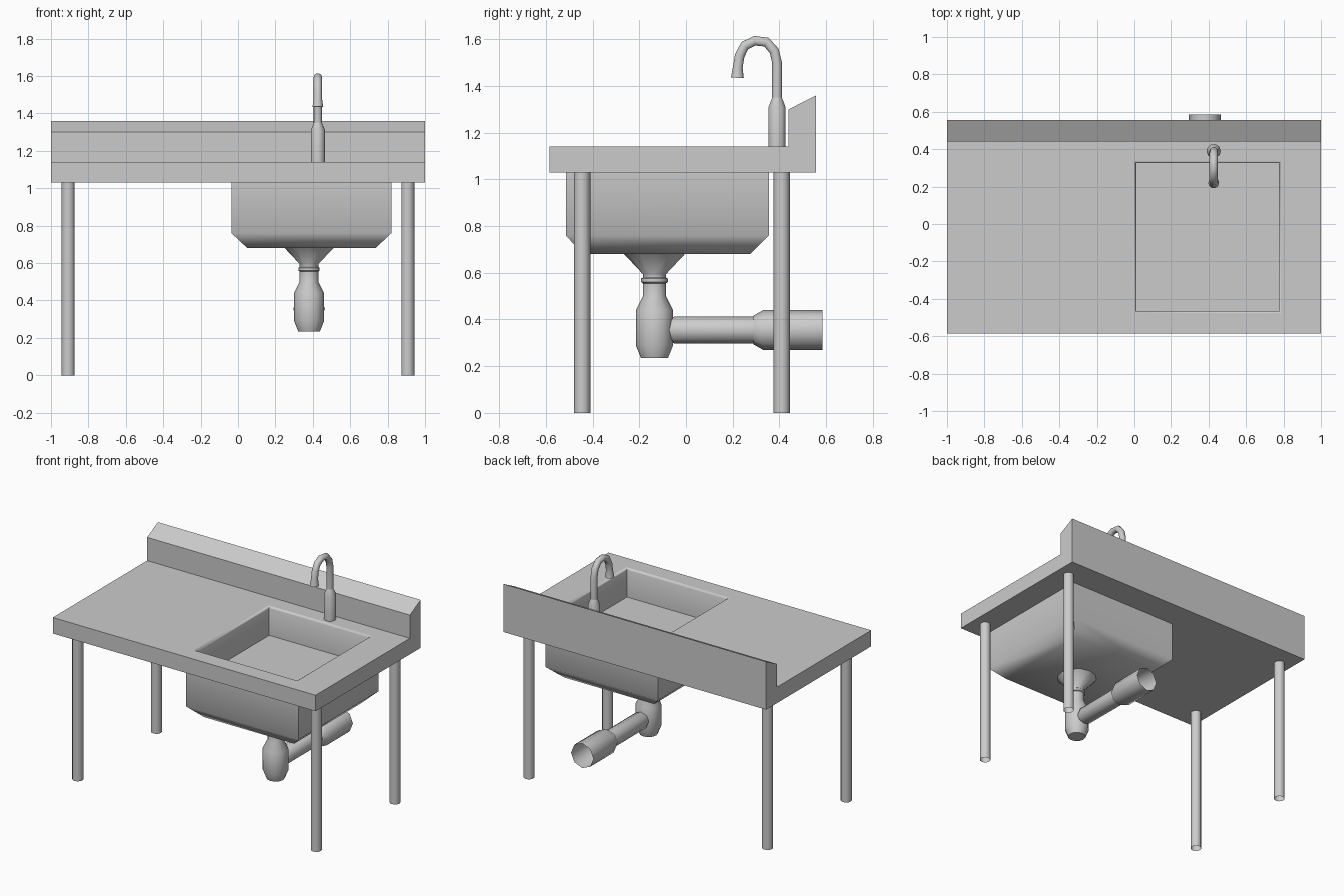
import bpy, bmesh, math
from mathutils import Vector

if "Cube" in bpy.data.objects:
    bpy.data.objects.remove(bpy.data.objects["Cube"])


def finish(name, bm, angle=50):
    bmesh.ops.recalc_face_normals(bm, faces=bm.faces[:])
    me = bpy.data.meshes.new(name)
    bm.to_mesh(me)
    bm.free()
    ob = bpy.data.objects.new(name, me)
    bpy.context.collection.objects.link(ob)
    bpy.ops.object.select_all(action='DESELECT')
    ob.select_set(True)
    bpy.context.view_layer.objects.active = ob
    bpy.ops.object.shade_smooth_by_angle(angle=math.radians(angle))
    return ob


def loft(name, rings, cap_start=False, cap_end=False, flip=False):
    """Skin a list of equal-length point rings."""
    bm = bmesh.new()
    vs = [[bm.verts.new(p) for p in r] for r in rings]
    n = len(vs[0])
    for a, b in zip(vs, vs[1:]):
        for i in range(n):
            j = (i + 1) % n
            bm.faces.new((a[i], a[j], b[j], b[i]))
    if cap_start:
        bm.faces.new(vs[0])
    if cap_end:
        bm.faces.new(vs[-1])
    ob = finish(name, bm)
    if flip:
        ob.data.flip_normals()
    return ob


def tube(name, x, path, sides, cap_start=False, cap_end=False):
    """Sweep a circle along (y, z, radius) points in the plane at x."""
    rings = []
    pts = [Vector((x, y, z)) for y, z, r in path]
    for i, p in enumerate(pts):
        t = (pts[min(i + 1, len(pts) - 1)] - pts[max(i - 1, 0)]).normalized()
        u = Vector((1, 0, 0))
        v = t.cross(u)
        r = path[i][2]
        rings.append([p + r * (math.cos(a) * u + math.sin(a) * v)
                      for a in (2 * math.pi * k / sides for k in range(sides))])
    return loft(name, rings, cap_start, cap_end)


def rect(x0, x1, y0, y1, z, inset=0):
    x0, x1, y0, y1 = x0 + inset, x1 - inset, y0 + inset, y1 - inset
    return [(x0, y0, z), (x1, y0, z), (x1, y1, z), (x0, y1, z)]


# Countertop with sloped backsplash, opened up for the basin
hole = (0.0, 0.785, -0.475, 0.335)
profile = [(-0.585, 1.03), (0.557, 1.03), (0.557, 1.36), (0.44, 1.30),
           (0.44, 1.14), (-0.585, 1.14)]
bm = bmesh.new()
face = bm.faces.new([bm.verts.new((-1, y, z)) for y, z in profile])
ext = bmesh.ops.extrude_face_region(bm, geom=[face], use_keep_orig=True)
bmesh.ops.translate(bm, vec=(2, 0, 0),
                    verts=[g for g in ext['geom'] if isinstance(g, bmesh.types.BMVert)])
for axis, pos in ((0, hole[0]), (0, hole[1]), (1, hole[2]), (1, hole[3])):
    co, no = Vector(), Vector()
    co[axis], no[axis] = pos, 1
    bmesh.ops.bisect_plane(bm, geom=bm.verts[:] + bm.edges[:] + bm.faces[:],
                           plane_co=co, plane_no=no)
inside = []
for f in bm.faces:
    c = f.calc_center_median()
    if hole[0] < c.x < hole[1] and hole[2] < c.y < hole[3] and abs(f.normal.z) > 0.9:
        inside.append(f)
bmesh.ops.delete(bm, geom=inside, context='FACES')
finish("countertop", bm, 20)

# Basin interior with a soft rim
loft("basin_interior", [rect(*hole, 1.14), rect(*hole, 1.137, 0.005),
                        rect(*hole, 1.125, 0.01), rect(*hole, 0.94, 0.01)],
     cap_end=True).data.update()
inner = bpy.data.objects["basin_interior"]
if max(inner.data.polygons, key=lambda p: p.area if abs(p.normal.z) > 0.9 else 0).normal.z < 0:
    inner.data.flip_normals()

# Basin outer shell with chamfered bottom
outer = (-0.035, 0.82, -0.515, 0.355)
loft("basin_shell", [rect(*outer, 1.03), rect(*outer, 0.76),
                     rect(0.05, 0.735, -0.44, 0.275, 0.68)], cap_end=True)

# Legs
for sx, side in ((-1, "left"), (1, "right")):
    for y, end in ((-0.445, "front"), (0.41, "back")):
        tube(f"{end}_{side}_leg", sx * 0.908, [(y, 1.03, 0.035), (y, 0, 0.035)], 12)

# Drain funnel and bottle trap
trap = [(0.68, 0.13), (0.595, 0.05), (0.58, 0.05), (0.575, 0.057), (0.56, 0.057),
        (0.555, 0.05), (0.50, 0.05), (0.44, 0.08), (0.29, 0.08), (0.235, 0.058)]
tube("drain_trap", 0.38, [(-0.135, z, r) for z, r in trap], 12, cap_end=True)

# Waste pipe with wide open collar
tube("waste_pipe", 0.38, [(-0.075, 0.355, 0.045), (-0.05, 0.355, 0.058), (0.29, 0.355, 0.058),
                          (0.29, 0.355, 0.062), (0.33, 0.355, 0.085), (0.585, 0.355, 0.085)], 8)

# Tap: thick base, then gooseneck spout
tube("tap_base", 0.427, [(0.39, 1.14, 0.038), (0.39, 1.31, 0.038), (0.39, 1.35, 0.022)], 10)
neck = [(0.39, 1.34), (0.39, 1.50), (0.378, 1.55), (0.345, 1.588), (0.295, 1.594),
        (0.252, 1.573), (0.23, 1.53), (0.222, 1.48)]
tube("tap_spout", 0.427, [(y, z, 0.022) for y, z in neck] + [(0.22, 1.435, 0.029)], 10,
     cap_end=True)
